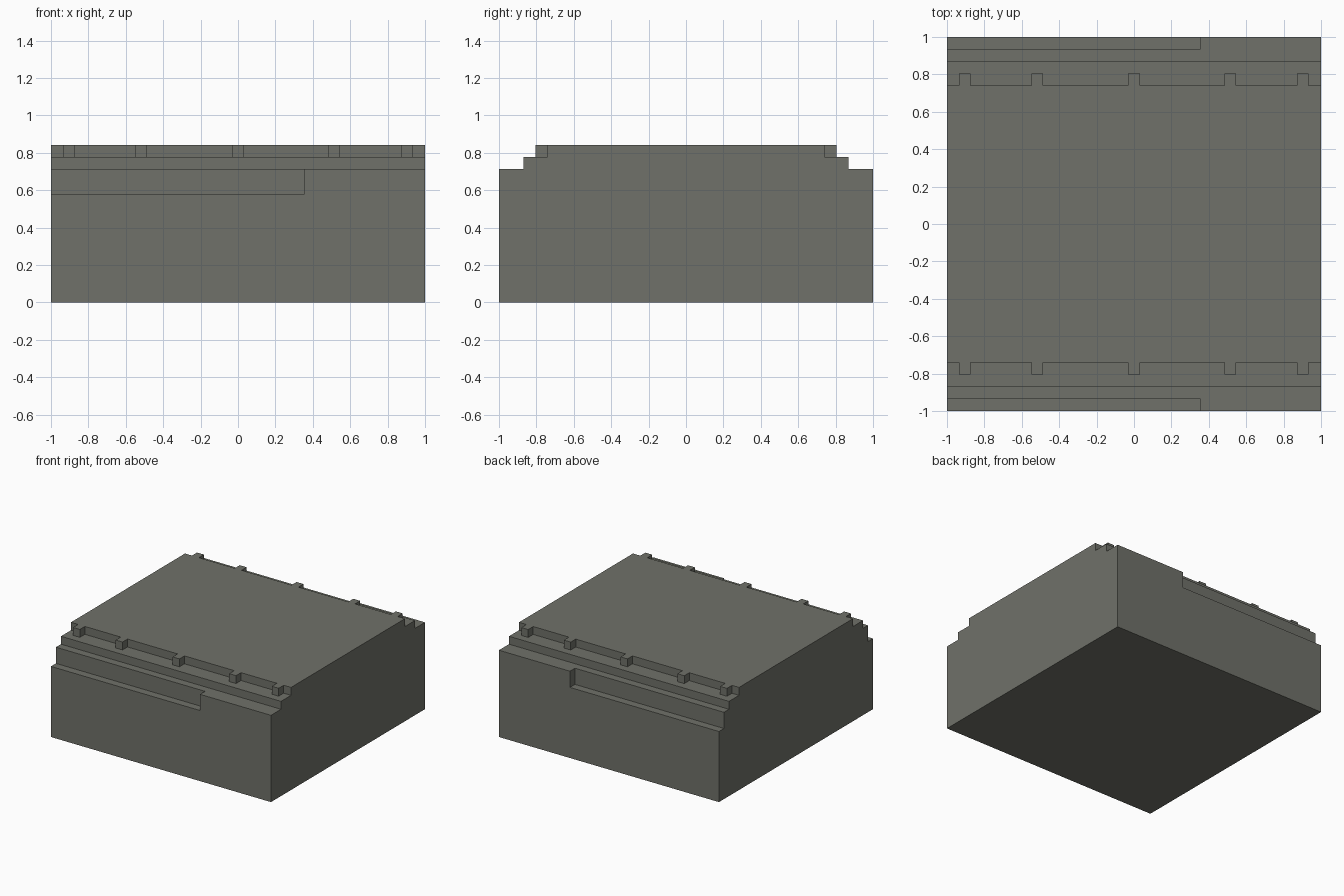
import bpy
import bmesh
from mathutils import Vector

cube = bpy.data.objects.get("Cube")
if cube:
    bpy.data.objects.remove(cube, do_unlink=True)

# Levels and depths shared by the parts
RECESS_Z, LEDGE_Z, STEP_Z, TOP_Z = 0.58, 0.713, 0.778, 0.843
STEP_Y, TOOTH_Y, ROOF_Y, RECESS_Y = 0.87, 0.805, 0.74, 0.935
RECESS_END = 0.355
TOOTH_CENTRES = (-0.905, -0.517, 0, 0.515, 0.902)
TOOTH_HALF = 0.031

stone = bpy.data.materials.new("dark grey stone")
stone.use_nodes = True
colour = (0.162, 0.166, 0.142, 1)
stone.diffuse_color = colour
stone.node_tree.nodes["Principled BSDF"].inputs["Base Color"].default_value = colour


def extrude_outline(name, points, direction):
    """Make a solid by extruding a flat outline."""
    bm = bmesh.new()
    face = bm.faces.new([bm.verts.new(p) for p in points])
    result = bmesh.ops.extrude_face_region(bm, geom=[face], use_keep_orig=True)
    verts = [v for v in result["geom"] if isinstance(v, bmesh.types.BMVert)]
    bmesh.ops.translate(bm, verts=verts, vec=Vector(direction))
    bmesh.ops.recalc_face_normals(bm, faces=bm.faces)
    mesh = bpy.data.meshes.new(name)
    bm.to_mesh(mesh)
    bm.free()
    mesh.materials.append(stone)
    obj = bpy.data.objects.new(name, mesh)
    bpy.context.collection.objects.link(obj)
    return obj


# Stepped body: half profile mirrored front to back
half = [(1, 0), (1, LEDGE_Z), (STEP_Y, LEDGE_Z), (STEP_Y, STEP_Z)]
profile = half + [(-y, z) for y, z in reversed(half)]
body = extrude_outline("stepped_body", [(-1, y, z) for y, z in profile], (2, 0, 0))

# Long recess along the upper edge of the front and back
for side, label in ((-1, "front"), (1, "back")):
    rect = [(-1.1, RECESS_Y), (RECESS_END, RECESS_Y), (RECESS_END, 1.1), (-1.1, 1.1)]
    cutter = extrude_outline(label + "_recess_cutter",
                             [(x, side * y, RECESS_Z) for x, y in rect], (0, 0, 0.2))
    cutter.hide_render = True
    cutter.hide_viewport = True
    cut = body.modifiers.new(label + "_recess", "BOOLEAN")
    cut.operation = "DIFFERENCE"
    cut.solver = "EXACT"
    cut.object = cutter

# Roof slab with teeth along the front and back edges
edge = [(-1, ROOF_Y)]
for c in TOOTH_CENTRES:
    a, b = c - TOOTH_HALF, c + TOOTH_HALF
    edge += [(a, ROOF_Y), (a, TOOTH_Y), (b, TOOTH_Y), (b, ROOF_Y)]
edge.append((1, ROOF_Y))
outline = edge + [(x, -y) for x, y in reversed(edge)]
extrude_outline("toothed_roof", [(x, y, STEP_Z) for x, y in outline],
                (0, 0, TOP_Z - STEP_Z))
